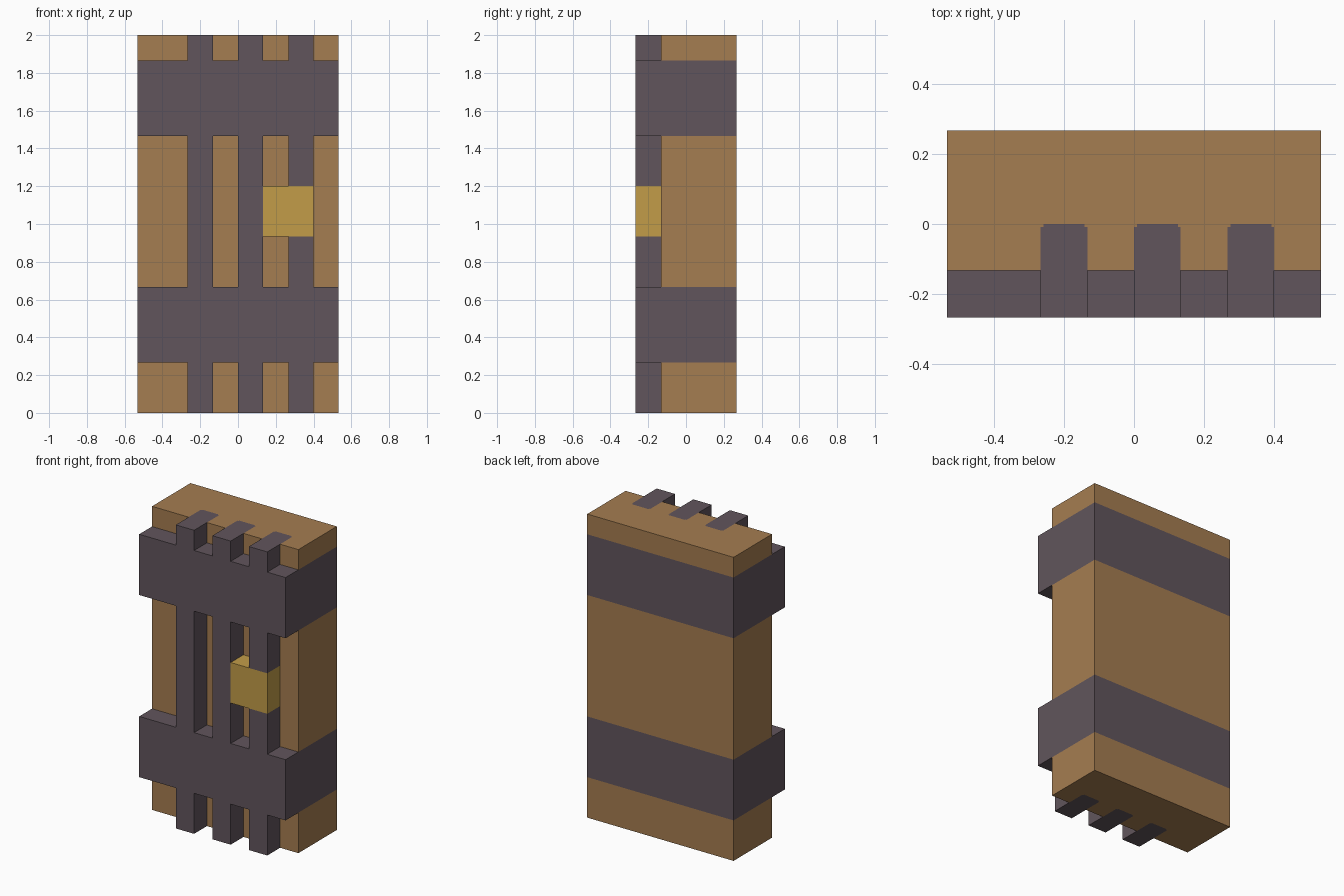
import bpy, bmesh
from mathutils import Vector

cube = bpy.data.objects.get("Cube")
if cube:
    bpy.data.objects.remove(cube, do_unlink=True)

U = 2 / 15                      # one block unit
XMIN, YMIN = -4 * U, -2 * U


def material(name, rgb):
    m = bpy.data.materials.new(name)
    m.use_nodes = True
    m.diffuse_color = (*rgb, 1)
    m.node_tree.nodes["Principled BSDF"].inputs["Base Color"].default_value = (*rgb, 1)
    return m


WOOD = material("wood_brown", (0.376, 0.205, 0.082))
IRON = material("dark_iron", (0.120, 0.091, 0.107))
BRASS = material("brass_yellow", (0.540, 0.335, 0.066))


def box(name, lo, hi, mats, cuts=(), rule=None):
    """Box from corner to corner in block units, optionally cut and coloured by a rule."""
    bm = bmesh.new()
    bmesh.ops.create_cube(bm, size=1)
    lo, hi = Vector(lo), Vector(hi)
    for v in bm.verts:
        v.co = Vector([(lo[i] + (v.co[i] + 0.5) * (hi[i] - lo[i])) * U
                       + (XMIN, YMIN, 0)[i] for i in range(3)])
    for axis, value in cuts:
        normal = Vector((0, 0, 0))
        normal[axis] = 1
        bmesh.ops.bisect_plane(bm, geom=bm.verts[:] + bm.edges[:] + bm.faces[:],
                               plane_co=normal * (value * U + (XMIN, YMIN, 0)[axis]),
                               plane_no=normal)
    bm.normal_update()
    if rule:
        for f in bm.faces:
            c = (f.calc_center_median() - Vector((XMIN, YMIN, 0))) / U
            f.material_index = rule(c, f.normal)
    me = bpy.data.meshes.new(name)
    bm.to_mesh(me)
    bm.free()
    for m in mats:
        me.materials.append(m)
    ob = bpy.data.objects.new(name, me)
    bpy.context.collection.objects.link(ob)
    return ob


BANDS = [("lower", 2, 5), ("upper", 11, 14)]
BARS = [("right", 2), ("middle", 4), ("left", 6)]
CLIP = 0.06                     # clipped corner of the bar ends


# Wooden body: bands wrap its sides, bar ends fold over its top and bottom
def body_colour(c, n):
    if abs(n.z) > 0.5:
        for _, x in BARS:
            if x < c.x < x + 1 and c.y < 2 - CLIP:
                return 1
            if x + CLIP < c.x < x + 1 - CLIP and c.y < 2:
                return 1
        return 0
    return int(any(a < c.z < b for _, a, b in BANDS))


cuts = [(2, z) for _, a, b in BANDS for z in (a, b)]
cuts += [(0, x + d) for _, x in BARS for d in (0, CLIP, 1 - CLIP, 1)]
cuts += [(1, 2 - CLIP), (1, 2)]
box("body", (0, 1, 0), (8, 4, 15), [WOOD, IRON], cuts, body_colour)

# Raised front of each iron band
for side, a, b in BANDS:
    box(side + "_band", (0, 0, a), (8, 1, b), [IRON])

# Vertical bars between and beyond the bands; the left one is broken by the latch
for side, x in BARS:
    middle = [(5, 7), (9, 11)] if side == "left" else [(5, 11)]
    for i, (a, b) in enumerate([(0, 2)] + middle + [(14, 15)]):
        box(f"{side}_bar_{i + 1}", (x, 0, a), (x + 1, 1, b), [IRON])

# Latch
box("latch", (5, 0, 7), (7, 1, 9), [BRASS])
